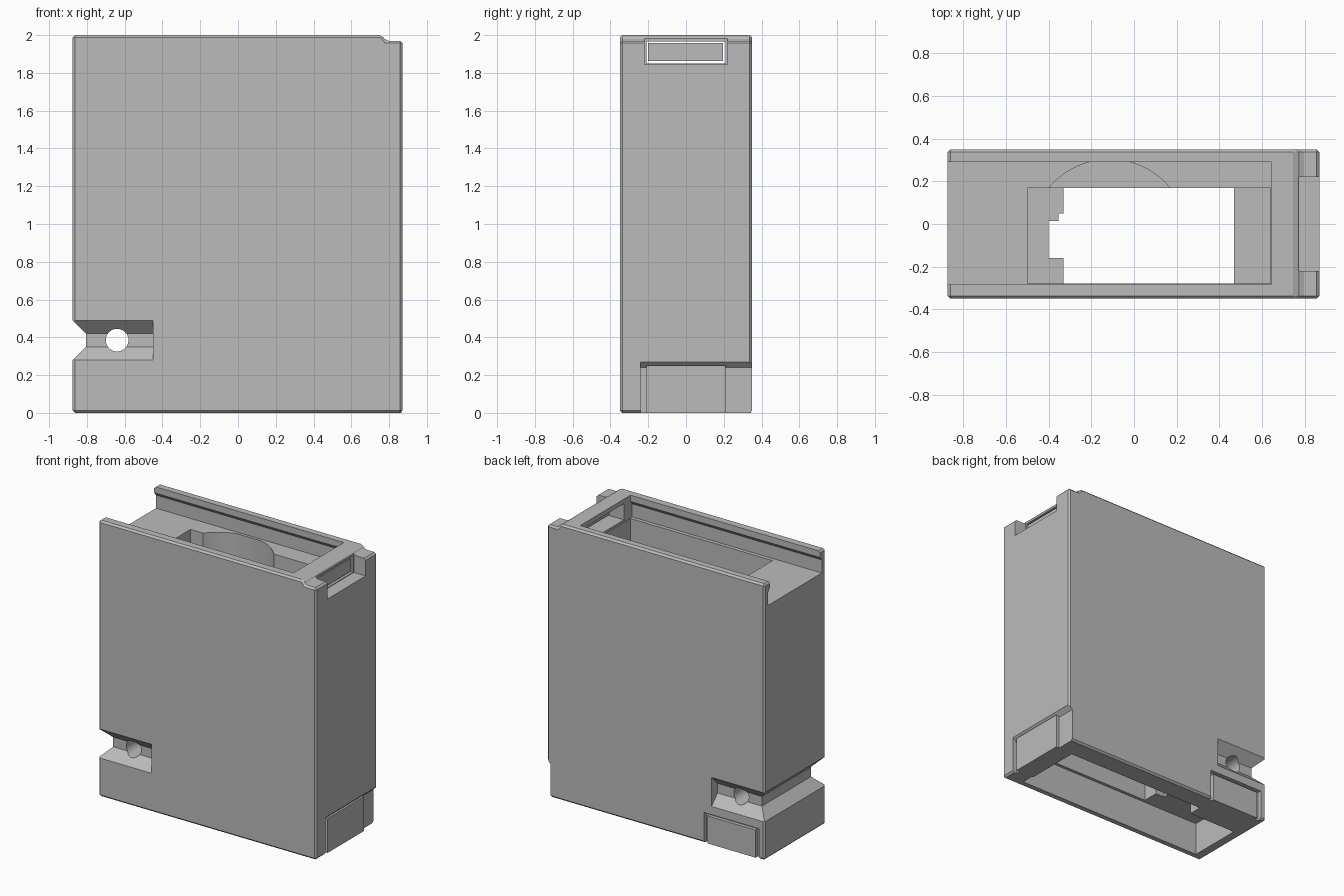
import bpy, bmesh, math
from mathutils import Vector

cube = bpy.data.objects.get("Cube")
if cube:
    bpy.data.objects.remove(cube, do_unlink=True)

grey = bpy.data.materials.new("plain grey")
grey.use_nodes = True
colour = (0.5, 0.5, 0.5, 1)
grey.diffuse_color = colour
grey.node_tree.nodes["Principled BSDF"].inputs["Base Color"].default_value = colour


def loft(name, rings):
    """Closed solid through rings of matching points."""
    bm = bmesh.new()
    loops = [[bm.verts.new(p) for p in ring] for ring in rings]
    n = len(loops[0])
    for a, b in zip(loops, loops[1:]):
        for i in range(n):
            j = (i + 1) % n
            bm.faces.new((a[i], a[j], b[j], b[i]))
    bm.faces.new(loops[0])
    bm.faces.new(loops[-1])
    bmesh.ops.recalc_face_normals(bm, faces=bm.faces)
    mesh = bpy.data.meshes.new(name)
    bm.to_mesh(mesh)
    bm.free()
    mesh.materials.append(grey)
    ob = bpy.data.objects.new(name, mesh)
    bpy.context.collection.objects.link(ob)
    return ob


def prism(name, axis, points, lo, hi):
    """Extrude a 2D outline along x, y or z."""
    def place(p, h):
        return {"x": (h, p[0], p[1]), "y": (p[0], h, p[1]), "z": (p[0], p[1], h)}[axis]
    return loft(name, [[place(p, h) for p in points] for h in (lo, hi)])


def box(name, x, y, z):
    return prism(name, "z", [(x[0], y[0]), (x[1], y[0]), (x[1], y[1]), (x[0], y[1])], *z)


def circle(cx, cy, r, n=48):
    return [(cx + r * math.cos(math.tau * i / n), cy + r * math.sin(math.tau * i / n))
            for i in range(n)]


def apply(ob, mod):
    with bpy.context.temp_override(object=ob, active_object=ob):
        bpy.ops.object.modifier_apply(modifier=mod.name)


def combine(ob, tool, operation="DIFFERENCE"):
    mod = ob.modifiers.new("combine", "BOOLEAN")
    mod.operation = operation
    mod.solver = "EXACT"
    mod.object = tool
    apply(ob, mod)
    bpy.data.objects.remove(tool, do_unlink=True)


def bevel(ob, width):
    mod = ob.modifiers.new("bevel", "BEVEL")
    mod.width = width
    mod.segments = 1
    mod.limit_method = "ANGLE"
    apply(ob, mod)


# Outer shell with the lowered top end
L, R, D = -0.875, 0.87, 0.35
case = prism("case", "y", [(L, 0), (R, 0), (R, 1.97), (0.785, 1.97), (0.76, 2), (L, 2)], -D, D)
bevel(case, 0.013)

# Sliding lid channel, open at one end, undercut below its lips
channel = [(-0.305, 1.835), (0.31, 1.835), (0.31, 1.93), (0.29, 1.955),
           (0.29, 2.1), (-0.285, 2.1), (-0.285, 1.955), (-0.305, 1.93)]
combine(case, prism("cut", "x", channel, -1, 0.645))

# Main cavity, round pocket and the shaft through the floor
combine(case, box("cut", (-0.5, 0.64), (-0.278, 0.17), (0.55, 1.9)))
pocket = prism("cut", "z", circle(-0.115, -0.067, 0.37, 64), 0.56, 1.85)
combine(pocket, box("limit", (-0.6, 0.5), (0.1, 0.29), (0.5, 1.84)), "INTERSECT")
combine(case, pocket)
combine(case, box("cut", (-0.4, 0.47), (-0.278, 0.17), (-0.1, 0.6)))

# Hollow underside
combine(case, box("cut", (-0.8, 0.73), (-0.3, 0.2), (-0.1, 0.24)))

# Latch notch and window at the top of the end wall
combine(case, box("cut", (0.775, 1), (-0.22, 0.22), (1.845, 2.1)))
combine(case, box("cut", (0.6, 0.8), (-0.21, 0.21), (1.85, 1.967)))

# Tapered groove wrapping around the lower end
def core_ring(z, inset):
    return [(L + inset, inset - D, z), (0, inset - D, z), (0, D - inset, z), (L + inset, D - inset, z)]

groove = box("cut", (-1, -0.45), (-0.5, 0.5), (0.28, 0.49))
combine(groove, loft("core", [core_ring(0.27, -0.01), core_ring(0.35, 0.07),
                              core_ring(0.42, 0.07), core_ring(0.5, -0.01)]))
combine(case, groove)

# Cord hole through the groove
combine(case, prism("cut", "y", circle(-0.64, 0.385, 0.06), -0.5, 0.5))

# Shallow recesses for the two lower panels
combine(case, prism("cut", "y", [(0.9, 0.3), (0.84, 0.24), (0.84, -0.1), (0.9, -0.1)], -0.24, 0.5))
combine(case, box("cut", (-0.83, -0.39), (0.32, 0.5), (-0.1, 0.22)))

# Separate panels and plates
end_panel = box("end_panel", (0.72, 0.865), (-0.21, 0.21), (0, 0.25))
back_panel = box("back_panel", (-0.8, -0.415), (0.1, 0.345), (0, 0.2))
latch_plate = box("latch_plate", (0.755, 0.77), (-0.2, 0.195), (1.862, 1.957))

# Small posts beside the shaft
for name, x, y in (("back_post", -0.33, (0.05, 0.17)),
                   ("post_rib", -0.355, (0.015, 0.05)),
                   ("front_post", -0.33, (-0.278, -0.16))):
    box(name, (-0.42, x), y, (0.24, 0.55))

# Flat faces with smooth round walls
bpy.ops.object.select_all(action="DESELECT")
case.select_set(True)
bpy.context.view_layer.objects.active = case
bpy.ops.object.shade_smooth_by_angle(angle=math.radians(20))
